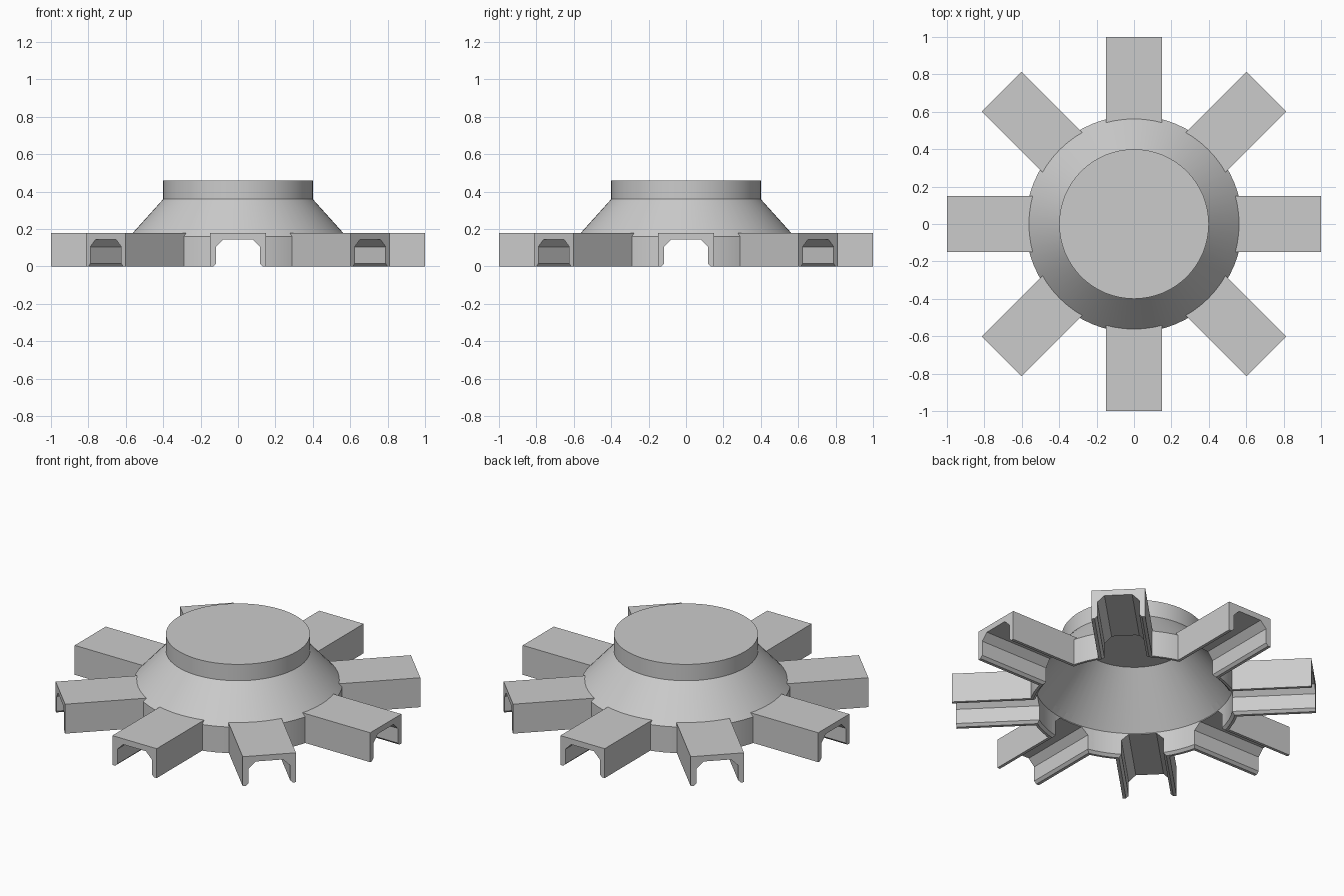
import bpy, bmesh, math
from mathutils import Matrix

cube = bpy.data.objects.get("Cube")
if cube:
    bpy.data.objects.remove(cube)

grey = bpy.data.materials.new("plain grey")
grey.use_nodes = True
colour = (0.6, 0.6, 0.6, 1)
grey.diffuse_color = colour
grey.node_tree.nodes["Principled BSDF"].inputs["Base Color"].default_value = colour


def finish(bm, name):
    bmesh.ops.recalc_face_normals(bm, faces=bm.faces)
    mesh = bpy.data.meshes.new(name)
    bm.to_mesh(mesh)
    bm.free()
    mesh.materials.append(grey)
    ob = bpy.data.objects.new(name, mesh)
    bpy.context.collection.objects.link(ob)
    return ob


def lathe(name, profile, sides=64):
    """Closed solid from stacked (radius, height) rings."""
    bm = bmesh.new()
    rings = []
    for r, z in profile:
        rings.append([bm.verts.new((r * math.cos(2 * math.pi * i / sides),
                                    r * math.sin(2 * math.pi * i / sides), z))
                      for i in range(sides)])
    for low, high in zip(rings, rings[1:]):
        for i in range(sides):
            j = (i + 1) % sides
            bm.faces.new((low[i], low[j], high[j], high[i]))
    bm.faces.new(rings[0])
    bm.faces.new(rings[-1])
    return finish(bm, name)


def prism(name, half, start, end, angle):
    """Mirror a half outline of (x, z), extrude it along y, turn it about z."""
    outline = half + [(-x, z) for x, z in reversed(half)]
    bm = bmesh.new()
    face = bm.faces.new([bm.verts.new((x, start, z)) for x, z in outline])
    out = bmesh.ops.extrude_face_region(bm, geom=[face])
    moved = [v for v in out["geom"] if isinstance(v, bmesh.types.BMVert)]
    bmesh.ops.translate(bm, verts=moved, vec=(0, end - start, 0))
    bmesh.ops.transform(bm, matrix=Matrix.Rotation(angle, 4, "Z"), verts=bm.verts)
    return finish(bm, name)


def activate(ob):
    bpy.ops.object.select_all(action="DESELECT")
    ob.select_set(True)
    bpy.context.view_layer.objects.active = ob


def cut(ob, cutter):
    activate(ob)
    mod = ob.modifiers.new("cut", "BOOLEAN")
    mod.operation = "DIFFERENCE"
    mod.solver = "EXACT"
    mod.object = cutter
    bpy.ops.object.modifier_apply(modifier=mod.name)


# Hollow hub: skirt, sloping shoulder and flat cap
hub = lathe("hub", [(0.58, 0), (0.58, 0.16), (0.4, 0.36), (0.4, 0.46)])
cavity = lathe("cavity_cutter", [(0.585, -0.02), (0.55, 0.015), (0.55, 0.15), (0.3, 0.43)])
cut(hub, cavity)

# Channels running right through the hub
tunnel = [(0.152, -0.02), (0.117, 0.015), (0.117, 0.105), (0.077, 0.145)]
for i in range(4):
    cutter = prism("tunnel_cutter", tunnel, -1.2, 1.2, i * math.pi / 4)
    cut(hub, cutter)
    bpy.data.objects.remove(cutter)

# Eight channel-shaped arms with bevelled inner lower edges
section = [(0.077, 0.145), (0.117, 0.105), (0.117, 0.015), (0.132, 0), (0.15, 0), (0.15, 0.18)]
for i in range(8):
    arm = prism(f"arm_{i + 1}", section, 0.45, 1.0, i * math.pi / 4)
    cut(arm, cavity)
bpy.data.objects.remove(cavity)

# Smooth round walls, crisp edges
activate(hub)
bpy.ops.object.shade_smooth_by_angle(angle=math.radians(25))
